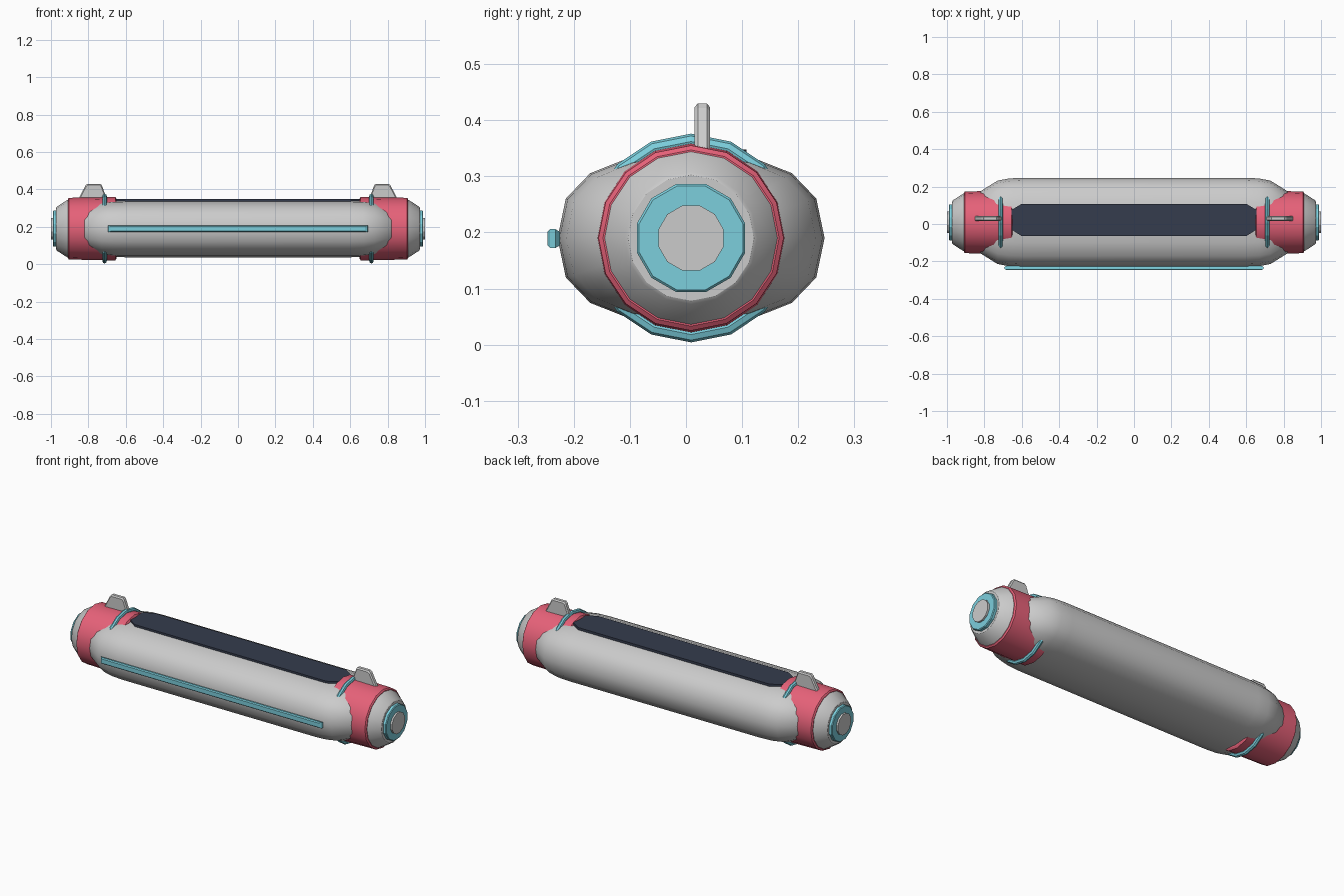
import bpy, bmesh
from math import sin, cos, pi

if "Cube" in bpy.data.objects:
    bpy.data.objects.remove(bpy.data.objects["Cube"])

CY, CZ = 0.009, 0.19   # axis of the tube


def material(name, rgb):
    m = bpy.data.materials.new(name)
    m.diffuse_color = (*rgb, 1)
    m.use_nodes = True
    m.node_tree.nodes["Principled BSDF"].inputs["Base Color"].default_value = m.diffuse_color
    return m


red = material("red", (0.79, 0.12, 0.19))
cyan = material("cyan", (0.2, 0.62, 0.72))
dark = material("dark", (0.035, 0.045, 0.075))


def loft(name, rings, mat=None, closed=False, smooth=None):
    """Skin a list of equal-length point rings, capping the ends."""
    bm = bmesh.new()
    vs = [[bm.verts.new(p) for p in r] for r in rings]
    n = len(vs[0])
    pairs = list(zip(vs, vs[1:])) + ([(vs[-1], vs[0])] if closed else [])
    for a, b in pairs:
        for i in range(n):
            j = (i + 1) % n
            bm.faces.new((a[i], a[j], b[j], b[i]))
    if not closed:
        bm.faces.new(vs[0])
        bm.faces.new(vs[-1])
    bmesh.ops.recalc_face_normals(bm, faces=bm.faces)
    me = bpy.data.meshes.new(name)
    bm.to_mesh(me)
    bm.free()
    ob = bpy.data.objects.new(name, me)
    bpy.context.collection.objects.link(ob)
    if mat:
        me.materials.append(mat)
    if smooth:
        bpy.ops.object.select_all(action='DESELECT')
        bpy.context.view_layer.objects.active = ob
        ob.select_set(True)
        bpy.ops.object.shade_smooth_by_angle(angle=smooth)
    return ob


def oval(x, ry, rz, n=16, power=1.0, phase=0.0):
    """Cross-section around the tube axis; power < 1 makes it boxier."""
    def f(v):
        return (1 if v > 0 else -1) * abs(v) ** power if abs(v) > 1e-9 else 0
    return [(x, CY + ry * f(cos(a)), CZ + rz * f(sin(a)))
            for a in (2 * pi * i / n + phase for i in range(n))]


def lathe(name, profile, s, mat=None, n=16, closed=False, smooth=None, phase=0.0):
    return loft(name, [oval(s * x, r, r, n, 1, phase) for x, r in profile],
                mat, closed, smooth)


# main hull
half = [(0.6, 1.0), (0.67, 0.985), (0.73, 0.935), (0.82, 0.70), (0.85, 0.5)]
stations = [(-x, k) for x, k in reversed(half)] + half
loft("hull", [oval(x, 0.238 * k, 0.153 * k, 16, 0.81) for x, k in stations],
     smooth=0.7)

# dark top panel with chamfered corners
outline = [(-0.6, -0.065), (0.6, -0.065), (0.655, -0.03), (0.655, 0.075),
           (0.6, 0.108), (-0.6, 0.108), (-0.655, 0.075), (-0.655, -0.03)]
loft("top_panel", [[(x, y, z) for x, y in outline] for z in (0.325, 0.348)], dark)

# light strip on the front
loft("front_strip", [[(x, y, 0.189 + h * k) for x, h, k in
                      ((-w, e, -1), (w, e, -1), (w, e, 1), (-w, e, 1))]
                     for y, w, e in ((-0.225, 0.685, 0.012), (-0.233, 0.695, 0.017),
                                     (-0.242, 0.69, 0.017), (-0.247, 0.68, 0.012))], cyan)

# end pieces, both sides
for side, s in (("left", -1), ("right", 1)):
    lathe(side + "_collar", [(0.65, 0.160), (0.656, 0.170), (0.73, 0.168),
                             (0.904, 0.165), (0.91, 0.157)], s, red, smooth=0.5)
    lathe(side + "_end_cap", [(0.90, 0.154), (0.912, 0.154), (0.968, 0.118),
                              (0.972, 0.112)], s, smooth=0.5)
    lathe(side + "_end_light", [(0.96, 0.10), (0.986, 0.10), (0.99, 0.096)],
          s, cyan, 12, phase=pi / 12)
    lathe(side + "_end_plug", [(0.97, 0.06), (1.0, 0.06)], s, None, 12, phase=pi / 12)
    # glowing ring that pierces the hull
    lathe(side + "_ring", [(0.713 + 0.012 * cos(a), 0.172 + 0.014 * sin(a))
                           for a in (pi * i / 4 for i in range(8))],
          s, cyan, closed=True)
    # top fin, softened around the edges
    fin = [(0.698, 0.33), (0.703, 0.355), (0.728, 0.422), (0.735, 0.43),
           (0.805, 0.43), (0.815, 0.422), (0.85, 0.355), (0.858, 0.33)]
    mx, mz = 0.775, 0.34
    loft(side + "_fin", [[(s * (mx + (x - mx) * k), y, mz + (z - mz) * k) for x, z in fin]
                         for y, k in ((0.015, 0.92), (0.021, 1), (0.037, 1), (0.043, 0.92))])
